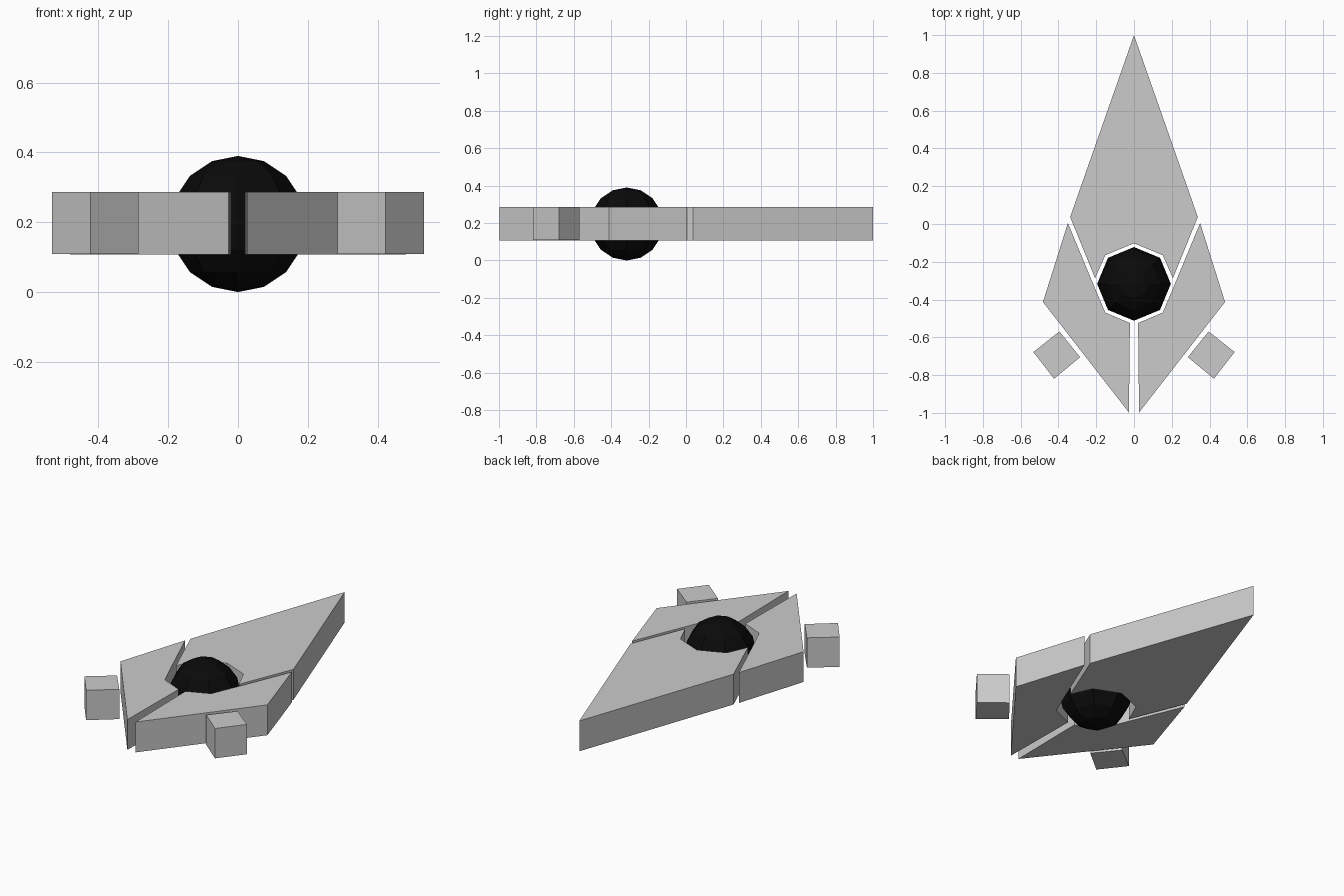
import bpy, bmesh
from math import sin, cos, radians
from mathutils import Vector

if "Cube" in bpy.data.objects:
    bpy.data.objects.remove(bpy.data.objects["Cube"])

CORE_Y, CORE_R = -0.317, 0.195      # orb position and radius
NOTCH_R = 0.215                     # octagonal clearance around the orb


def notch(deg):
    """Point on the octagonal opening around the orb."""
    return (NOTCH_R * cos(radians(deg)), CORE_Y + NOTCH_R * sin(radians(deg)))


def mirrored(points):
    return [(-x, y) for x, y in reversed(points)]


def plate(name, points, z0, z1):
    """Extrude a flat outline into a solid slab."""
    bm = bmesh.new()
    face = bm.faces.new([bm.verts.new((x, y, z0)) for x, y in points])
    res = bmesh.ops.extrude_face_region(bm, geom=[face])
    verts = [v for v in res["geom"] if isinstance(v, bmesh.types.BMVert)]
    bmesh.ops.translate(bm, verts=verts, vec=Vector((0, 0, z1 - z0)))
    bmesh.ops.recalc_face_normals(bm, faces=bm.faces)
    mesh = bpy.data.meshes.new(name)
    bm.to_mesh(mesh)
    bm.free()
    obj = bpy.data.objects.new(name, mesh)
    bpy.context.collection.objects.link(obj)
    return obj


# Nose plate: symmetric kite with a notch for the orb
nose_half = [(0.338, 0.037), (0.206, -0.287), notch(45)]
plate("nose_plate",
      [(0, 1.0)] + nose_half + [notch(90)] + mirrored(nose_half), 0.107, 0.287)

# Rear wings and side thrusters, one per side
wing = [(0.35, 0.005), (0.482, -0.413), (0.027, -0.998), (0.023, -0.67),
        (0.022, -0.524), notch(-45), (0.213, -0.325)]
thruster = [(0.395, -0.569), (0.533, -0.678), (0.423, -0.819), (0.285, -0.705)]
for side in ("right", "left"):
    flip = mirrored if side == "left" else list
    plate(side + "_wing", flip(wing), 0.107, 0.287)
    plate(side + "_thruster", flip(thruster), 0.109, 0.286)

# Low-poly black orb in the middle
bpy.ops.mesh.primitive_uv_sphere_add(segments=8, ring_count=8, radius=CORE_R,
                                     location=(0, CORE_Y, CORE_R))
orb = bpy.context.object
orb.name = "core_orb"
black = bpy.data.materials.new("black")
black.diffuse_color = (0.003, 0.003, 0.003, 1)
black.use_nodes = True
black.node_tree.nodes["Principled BSDF"].inputs["Base Color"].default_value = black.diffuse_color
orb.data.materials.append(black)
